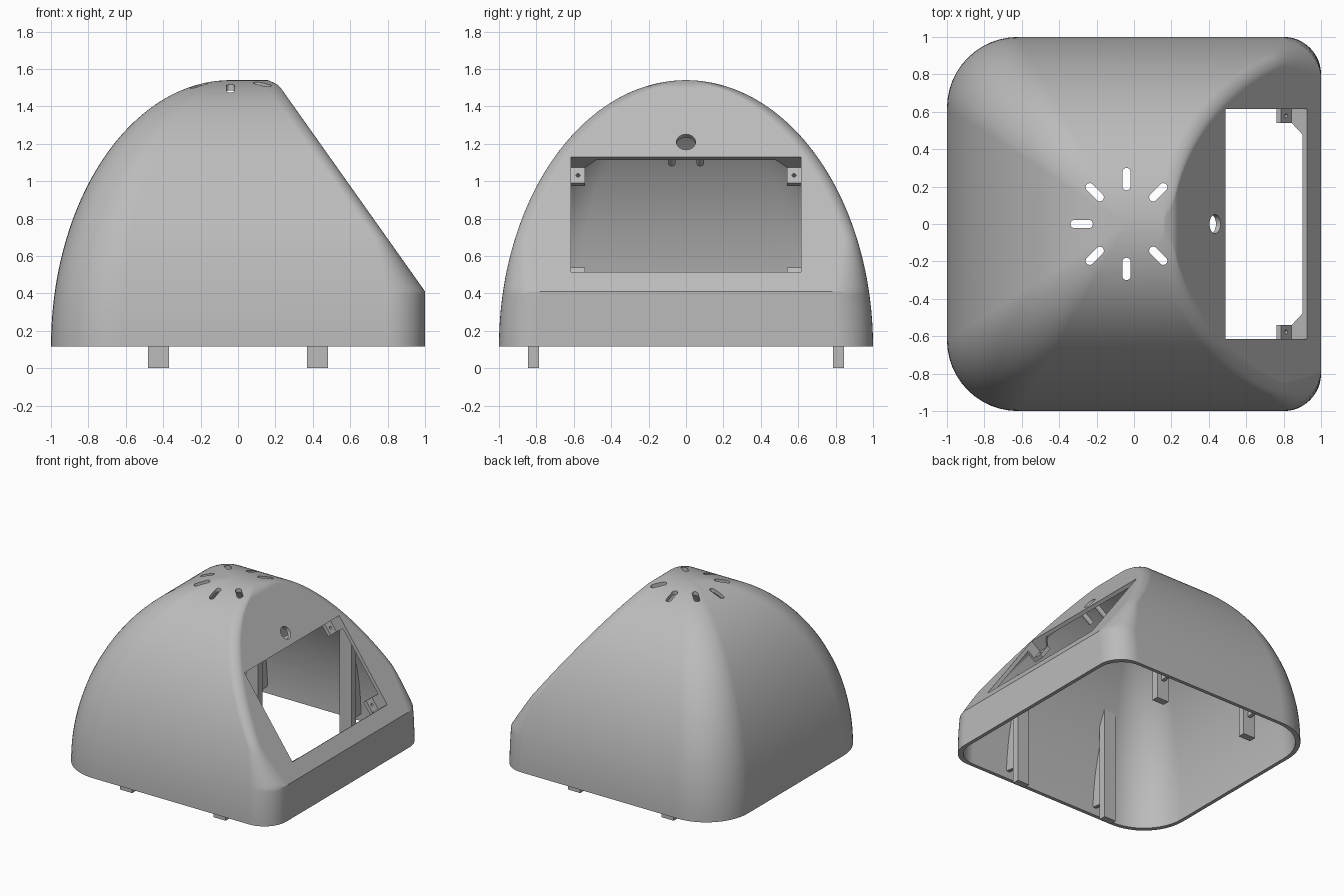
import bpy, bmesh
from math import sin, cos, asin, acos, pi, radians
from mathutils import Matrix, Vector

cube = bpy.data.objects.get("Cube")
if cube:
    bpy.data.objects.remove(cube)

mat = bpy.data.materials.new("grey plastic")
mat.use_nodes = True
GREY = (0.5, 0.5, 0.5, 1)
mat.diffuse_color = GREY
mat.node_tree.nodes["Principled BSDF"].inputs["Base Color"].default_value = GREY

BASE, TOP, WALL = 0.115, 1.54, 0.03
RUN = 0.709              # slope run per unit of height
WIN_LEN, WIN_HALF, LUG_DEPTH = 0.754, 0.615, 0.1
# Frame on the sloped panel: x down the slope, y across, z outward
SLOPE = Matrix(((0.578, 0, 0.816, 0.489), (0, 1, 0, 0),
                (-0.816, 0, 0.578, 1.13), (0, 0, 0, 1)))


def finish(name, bm):
    bmesh.ops.recalc_face_normals(bm, faces=bm.faces)
    mesh = bpy.data.meshes.new(name)
    bm.to_mesh(mesh)
    bm.free()
    mesh.materials.append(mat)
    ob = bpy.data.objects.new(name, mesh)
    bpy.context.collection.objects.link(ob)
    return ob


def box(name, lo, hi, frame=Matrix()):
    lo, hi = Vector(lo), Vector(hi)
    bm = bmesh.new()
    bmesh.ops.create_cube(bm, size=1, matrix=frame @ Matrix.Translation((lo + hi) / 2)
                          @ Matrix.Diagonal((*(hi - lo), 1)))
    return finish(name, bm)


def cylinder(name, r, lo, hi, x, y, frame):
    bm = bmesh.new()
    bmesh.ops.create_cone(bm, cap_ends=True, segments=32, radius1=r, radius2=r, depth=hi - lo,
                          matrix=frame @ Matrix.Translation((x, y, (lo + hi) / 2)))
    return finish(name, bm)


def prism(name, points, offset):
    """Extrude a closed polygon of 3D points along an offset."""
    bm = bmesh.new()
    face = bm.faces.new([bm.verts.new(p) for p in points])
    moved = bmesh.ops.extrude_face_region(bm, geom=[face])["geom"]
    bmesh.ops.translate(bm, vec=offset, verts=[v for v in moved if isinstance(v, bmesh.types.BMVert)])
    return finish(name, bm)


def cut(ob, cutter):
    mod = ob.modifiers.new("cut", "BOOLEAN")
    mod.operation, mod.solver, mod.object = "DIFFERENCE", "EXACT", cutter
    bpy.context.view_layer.objects.active = ob
    bpy.ops.object.modifier_apply(modifier=mod.name)
    bpy.data.objects.remove(cutter)


def ring(t, d):
    """Rounded outline of the dome at angle t, inset by d."""
    z = BASE + (TOP - BASE - d) * sin(t)
    w = cos(t)
    half, left = (1 - d) * w, -0.04 - (0.96 - d) * w
    right = min(1 - d, 0.199 + (TOP - z) * RUN - d / 0.816)
    right -= 0.04 * max(0, (z - 1.5) / 0.04) ** 2
    blend = min(1, max(0, (z - 0.41) / 0.28))
    r_right = min(0.2 - 0.13 * blend, 0.5 * half)
    r_left = 0.38 * half
    pts = []
    for k, (sx, sy) in enumerate(((1, 1), (-1, 1), (-1, -1), (1, -1))):
        r = r_right if sx > 0 else r_left
        cx = right - r if sx > 0 else left + r
        for i in range(13):
            a = (k + i / 12) * pi / 2
            pts.append((cx + r * cos(a), sy * (half - r) + r * sin(a), z))
    return pts


def dome():
    bm = bmesh.new()
    rims = []
    for d in (0, WALL):
        crease = TOP - (0.801 - d + d / 0.816) / RUN
        angles = sorted([radians(89) * i / 48 for i in range(49)]
                        + [asin((crease - BASE) / (TOP - BASE - d))])
        rows = [[bm.verts.new(p) for p in ring(t, d)] for t in angles]
        for a, b in zip(rows, rows[1:]):
            for i in range(len(a)):
                j = (i + 1) % len(a)
                bm.faces.new((a[i], a[j], b[j], b[i]))
        bm.faces.new(rows[-1])
        rims.append(rows[0])
    a, b = rims
    for i in range(len(a)):
        j = (i + 1) % len(a)
        bm.faces.new((a[i], a[j], b[j], b[i]))
    return finish("dome_shell", bm)


shell = dome()

# Screen window and round hole in the sloped panel
cut(shell, box("window_cutter", (0, -WIN_HALF, -0.12), (WIN_LEN, WIN_HALF, 0.1), SLOPE))
cut(shell, cylinder("hole_cutter", 0.051, -0.12, 0.1, -0.097, 0, SLOPE))

# Radial vent slots round the crown
for k in range(1, 8):
    a = k * pi / 4
    bm = bmesh.new()
    outline = []
    for end, start in ((0.278, -pi / 2), (0.202, pi / 2)):
        for i in range(9):
            b = start + pi * i / 8
            outline.append(bm.verts.new((end + 0.022 * cos(b), 0.022 * sin(b), 1.3)))
    f = bm.faces.new(outline)
    up = bmesh.ops.extrude_face_region(bm, geom=[f])["geom"]
    bmesh.ops.translate(bm, vec=(0, 0, 0.4), verts=[v for v in up if isinstance(v, bmesh.types.BMVert)])
    bm.transform(Matrix.Translation((-0.04, 0, 0)) @ Matrix.Rotation(a, 4, "Z"))
    cut(shell, finish("vent_cutter", bm))

bpy.ops.object.select_all(action="DESELECT")
shell.select_set(True)
bpy.context.view_layer.objects.active = shell
bpy.ops.object.shade_smooth_by_angle(angle=radians(28))
weighted = shell.modifiers.new("even shading", "WEIGHTED_NORMAL")
weighted.keep_sharp = True

# Screw lugs and gussets behind the window corners
for side, y_sign in (("back", 1), ("front", -1)):
    for level, s0, s_dir in (("upper", 0, 1), ("lower", WIN_LEN, -1)):
        s1 = s0 + 0.1 * s_dir
        y0, y1 = sorted((y_sign * 0.54, y_sign * WIN_HALF))
        lug = box(f"{level}_{side}_lug", (min(s0, s1), y0, -LUG_DEPTH - 0.03),
                  (max(s0, s1), y1, -LUG_DEPTH), SLOPE)
        cut(lug, cylinder("screw_cutter", 0.011, -0.2, 0, (s0 + s1) / 2, (y0 + y1) / 2, SLOPE))
        low = -LUG_DEPTH - 0.03
        edge = [(0.635, -0.02), (0.635, low), (0.54, low), (0.54, -LUG_DEPTH), (0.47, -0.02)]
        prism(f"{level}_{side}_gusset", [SLOPE @ Vector((s0, y_sign * y, n)) for y, n in edge],
              SLOPE.to_3x3() @ Vector((-0.025 * s_dir, 0, 0)))
        wall = sorted((y_sign * WIN_HALF, y_sign * 0.635))
        box(f"{level}_{side}_lug_wall", (min(s0, s1), wall[0], low),
            (max(s0, s1), wall[1], -0.02), SLOPE)
    # Small pins beside the round hole
    cylinder(f"{side}_pin", 0.02, -0.13, -0.02, -0.05, y_sign * 0.077, SLOPE)


def wall_curve(y_from, y_to, steps=12):
    """Points inside the shell wall between two distances from the centre."""
    t0, t1 = acos(y_from / 0.985), acos(y_to / 0.985)
    ts = [t0 + (t1 - t0) * i / steps for i in range(steps + 1)]
    return [(0.985 * cos(t), BASE + 1.41 * sin(t)) for t in ts]


# Support posts ending in feet, each tied to the wall by a thin rib
for side, ys in (("back", 1), ("front", -1)):
    for end, x in (("left", 0.425), ("right", -0.425)):
        post = [(0.787, 0), (0.845, 0)] + wall_curve(0.845, 0.787)
        prism(f"{end}_{side}_post", [(x - 0.055, ys * y, z) for y, z in post], (0.11, 0, 0))
        rib = [(0.84, 0.16)] + wall_curve(0.984, 0.84)
        prism(f"{end}_{side}_rib", [(x - 0.015, ys * y, z) for y, z in rib], (0.03, 0, 0))
